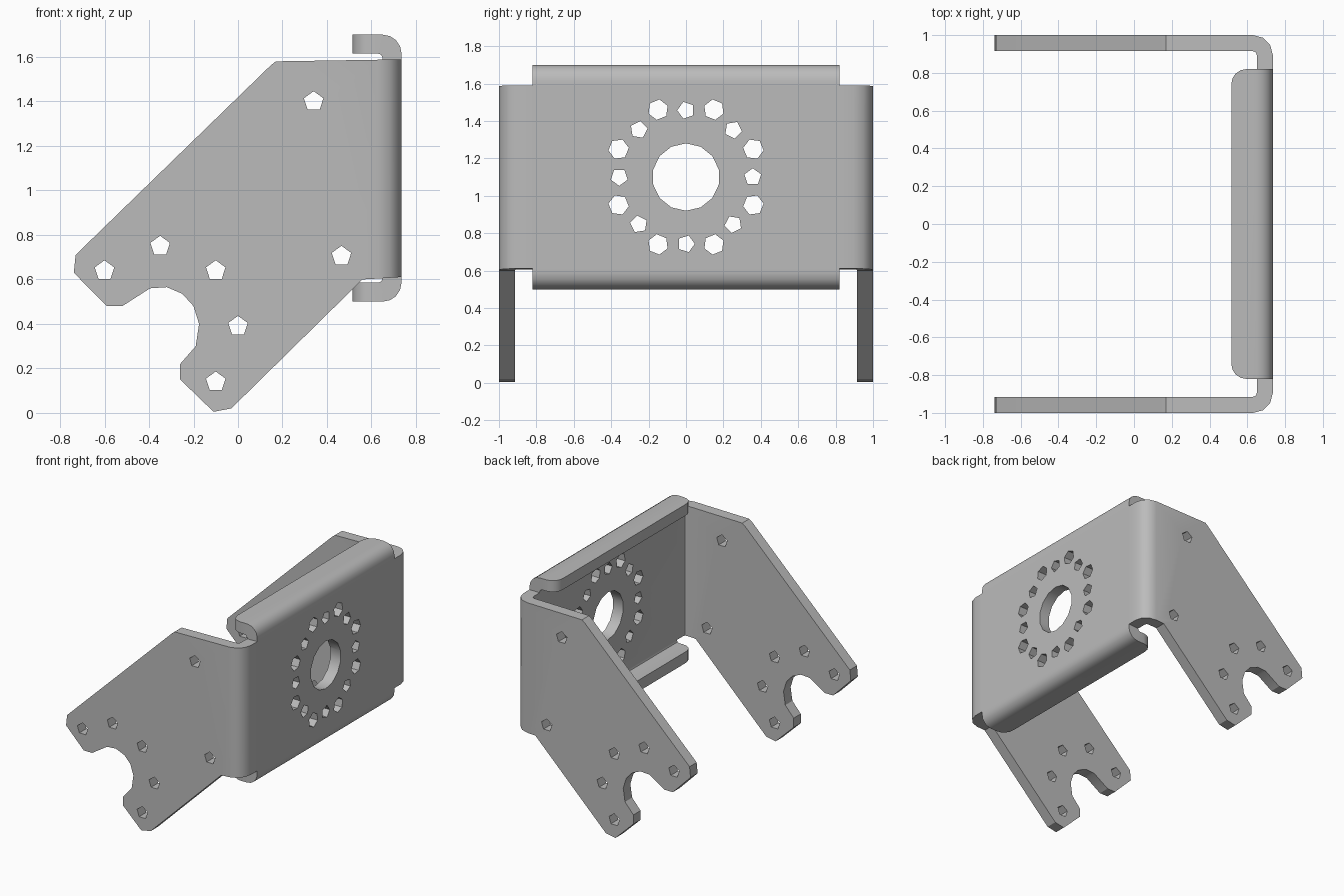
import bpy
import bmesh
from math import sin, cos, pi, radians
from mathutils import Vector

cube = bpy.data.objects.get("Cube")
if cube:
    bpy.data.objects.remove(cube, do_unlink=True)

steel = bpy.data.materials.new("grey steel")
steel.use_nodes = True
GREY = (0.5, 0.5, 0.5, 1)
steel.diffuse_color = GREY
steel.node_tree.nodes["Principled BSDF"].inputs["Base Color"].default_value = GREY


def prism(name, points, axis, lo, hi):
    """Extrude a flat outline along an axis; outline uses the other two axes in order."""
    def place(p, d):
        c = list(p)
        c.insert(axis, d)
        return Vector(c)
    bm = bmesh.new()
    face = bm.faces.new([bm.verts.new(place(p, lo)) for p in points])
    new = bmesh.ops.extrude_face_region(bm, geom=[face])["geom"]
    shift = place((0, 0), hi - lo)
    bmesh.ops.translate(bm, vec=shift, verts=[v for v in new if isinstance(v, bmesh.types.BMVert)])
    bmesh.ops.recalc_face_normals(bm, faces=bm.faces)
    mesh = bpy.data.meshes.new(name)
    bm.to_mesh(mesh)
    bm.free()
    mesh.materials.append(steel)
    obj = bpy.data.objects.new(name, mesh)
    bpy.context.collection.objects.link(obj)
    return obj


def arc(cx, cy, r, a0, a1, n):
    return [(cx + r * cos(radians(a0 + (a1 - a0) * i / n)),
             cy + r * sin(radians(a0 + (a1 - a0) * i / n))) for i in range(n + 1)]


def box(name, x, y, z):
    return prism(name, [(x[0], y[0]), (x[1], y[0]), (x[1], y[1]), (x[0], y[1])], 2, *z)


def combine(target, tool, operation):
    mod = target.modifiers.new("combine", 'BOOLEAN')
    mod.operation, mod.solver, mod.object = operation, 'EXACT', tool
    bpy.context.view_layer.objects.active = target
    bpy.ops.object.modifier_apply(modifier=mod.name)
    bpy.data.objects.remove(tool, do_unlink=True)


def bent_sheet(tip, half, mid, outer, inner, n, thick=0.085, face=0.735):
    """C-shaped sheet section, open towards -x, symmetric about mid."""
    top = [(tip, half - thick), (tip, half)]
    top += arc(face - outer, half - outer, outer, 90, 0, n)
    low = [(x, -y) for x, y in reversed(top)]
    bend = arc(face - thick - inner, half - thick - inner, inner, 90, 0, 2)
    inside = [(x, -y) for x, y in bend] + bend[::-1]
    return [(x, y + mid) for x, y in top + low + inside]


# Side arms: bent channel trimmed to the arm outline
bracket = prism("bracket", bent_sheet(-0.8, 1.0, 0, 0.105, 0.02, 3), 2, -0.1, 1.8)
outline = [(-0.73, 0.71), (0.145, 1.56), (0.17, 1.58), (0.8, 1.59), (0.8, 0.615),
           (0.65, 0.605), (0.56, 0.6), (-0.03, 0.02), (-0.11, 0.005), (-0.26, 0.15),
           (-0.26, 0.22), (-0.19, 0.3), (-0.175, 0.4), (-0.2, 0.48), (-0.25, 0.535),
           (-0.32, 0.565), (-0.395, 0.56), (-0.52, 0.48), (-0.59, 0.48), (-0.738, 0.63)]
combine(bracket, prism("trim", outline, 1, -1.2, 1.2), 'INTERSECT')
combine(bracket, box("gap", (0.6, 0.8), (-0.82, 0.82), (0, 1.8)), 'DIFFERENCE')

# Mounting plate with its folded top and bottom lips
plate = prism("plate", bent_sheet(0.515, 0.6, 1.1, 0.085, 0.02, 4), 1, -0.82, 0.82)
lip_plan = [(0.515, -0.74)] + arc(0.595, -0.74, 0.08, 180, 270, 4)
lip_plan += [(0.8, -0.82), (0.8, 0.82)] + [(x, -y) for x, y in reversed(lip_plan)]
combine(plate, prism("lip trim", lip_plan, 2, 0, 2), 'INTERSECT')
combine(bracket, plate, 'UNION')


def drill(axis, u, v, r, sides, lo, hi, turn=90):
    ring = arc(u, v, r, turn, turn + 360, sides)[:-1]
    combine(bracket, prism("drill", ring, axis, lo, hi), 'DIFFERENCE')


# Bolt holes through both arms
for x, z in [(0.34, 1.4), (0.465, 0.705), (-0.1, 0.64), (0.0, 0.39),
             (-0.1, 0.14), (-0.35, 0.75), (-0.6, 0.64)]:
    drill(1, x, z, 0.046, 5, -1.2, 1.2)

# Centre bore and the ring of holes in the mounting plate
drill(0, 0, 1.1, 0.18, 14, 0.6, 0.8)
for i in range(16):
    a = i * pi / 8
    r, size, sides = (0.39, 0.055, 6) if i % 2 else (0.357, 0.047, 5)
    drill(0, r * cos(a), 1.1 + r * sin(a), size, sides, 0.6, 0.8, 90 + 22.5 * i)

bpy.ops.object.select_all(action='DESELECT')
bracket.select_set(True)
bpy.context.view_layer.objects.active = bracket
bpy.ops.object.shade_smooth_by_angle(angle=radians(32))
